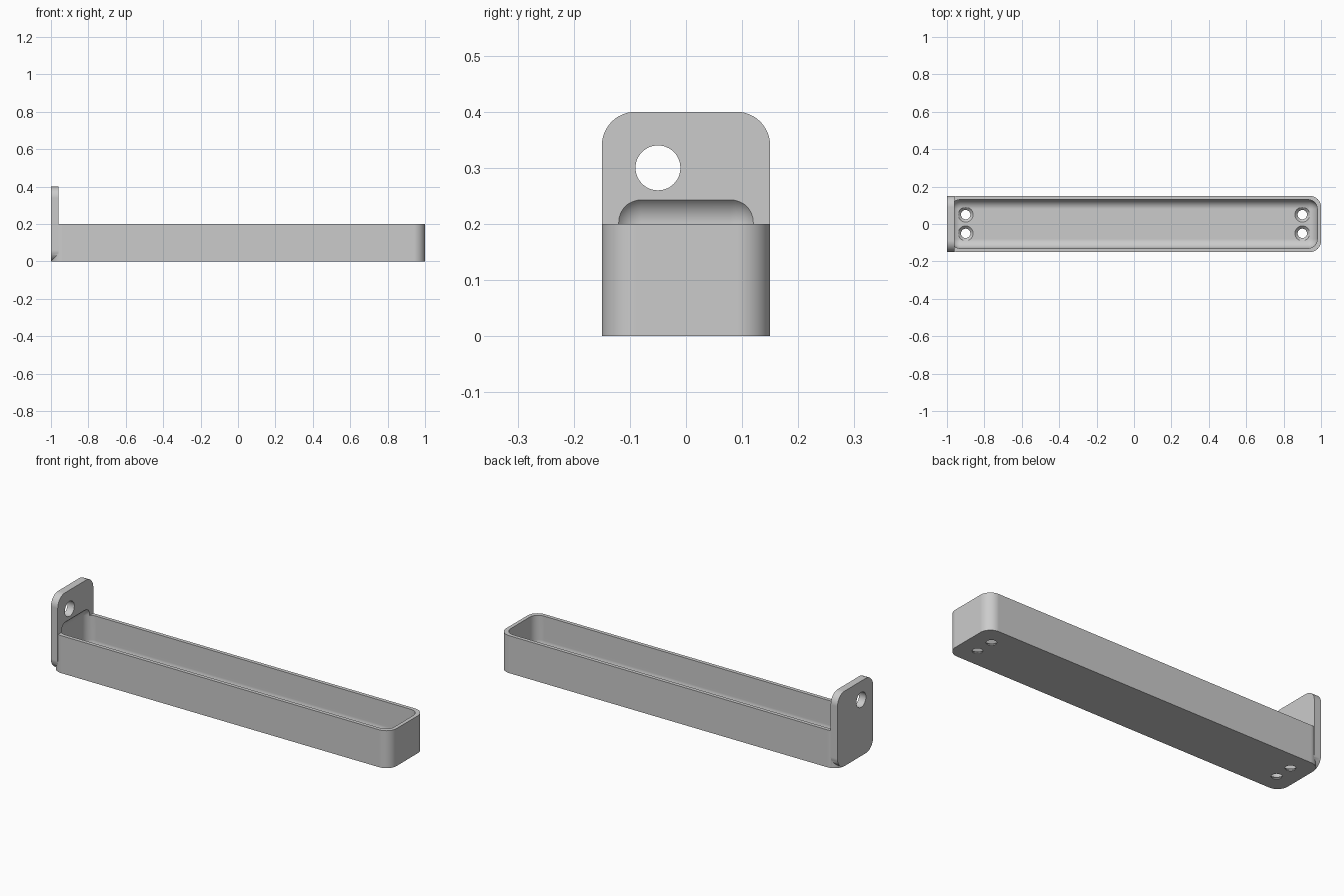
import bpy, bmesh, math
from mathutils import Matrix, Vector

cube = bpy.data.objects.get("Cube")
if cube:
    bpy.data.objects.remove(cube, do_unlink=True)

LENGTH, WIDTH, HEIGHT = 2.0, 0.3, 0.2
WALL, CORNER, FILLET = 0.02, 0.06, 0.05
PLATE_T, PLATE_H = 0.04, 0.4

grey = bpy.data.materials.new("plain_grey")
grey.use_nodes = True
grey.diffuse_color = (0.6, 0.6, 0.6, 1)
grey.node_tree.nodes["Principled BSDF"].inputs["Base Color"].default_value = (0.6, 0.6, 0.6, 1)


def finish(name, bm):
    bmesh.ops.remove_doubles(bm, verts=bm.verts, dist=1e-5)
    bmesh.ops.recalc_face_normals(bm, faces=bm.faces)
    mesh = bpy.data.meshes.new(name)
    bm.to_mesh(mesh)
    bm.free()
    mesh.materials.append(grey)
    obj = bpy.data.objects.new(name, mesh)
    bpy.context.collection.objects.link(obj)
    return obj


def rounded_rect(cu, cv, hu, hv, r, steps=12):
    """Outline of a rounded rectangle (a circle when hu == hv == r)."""
    pts = []
    for k, (su, sv) in enumerate([(1, 1), (-1, 1), (-1, -1), (1, -1)]):
        for i in range(steps + 1):
            a = (k + i / steps) * math.pi / 2
            p = (cu + su * (hu - r) + r * math.cos(a), cv + sv * (hv - r) + r * math.sin(a))
            if not pts or math.dist(p, pts[-1]) > 1e-5:
                pts.append(p)
    if math.dist(pts[0], pts[-1]) < 1e-5:
        pts.pop()
    return pts


def prism(name, outline, lo, hi, axis):
    """Extrude an outline along x or z."""
    bm = bmesh.new()
    put = (lambda u, v, w: (w, u, v)) if axis == "x" else (lambda u, v, w: (u, v, w))
    rings = [[bm.verts.new(put(u, v, w)) for u, v in outline] for w in (lo, hi)]
    n = len(outline)
    for ring in rings:
        bm.faces.new(ring)
    for i in range(n):
        j = (i + 1) % n
        bm.faces.new((rings[0][i], rings[0][j], rings[1][j], rings[1][i]))
    return finish(name, bm)


def lathe(name, x, y, profile, n=32):
    """Revolve (radius, z) points about a vertical axis, capped at both ends."""
    bm = bmesh.new()
    rings = [[bm.verts.new((x + r * math.cos(2 * math.pi * i / n),
                            y + r * math.sin(2 * math.pi * i / n), z)) for i in range(n)]
             for r, z in profile]
    for a, b in zip(rings, rings[1:]):
        for i in range(n):
            j = (i + 1) % n
            bm.faces.new((a[i], a[j], b[j], b[i]))
    bm.faces.new(rings[0])
    bm.faces.new(rings[-1])
    return finish(name, bm)


def rounded_box(name, lo, hi, r):
    bm = bmesh.new()
    lo, hi = Vector(lo), Vector(hi)
    bmesh.ops.create_cube(bm, size=1, matrix=Matrix.Translation((lo + hi) / 2)
                          @ Matrix.Diagonal((*(hi - lo), 1)))
    bmesh.ops.bevel(bm, geom=bm.edges[:], offset=r, segments=10, profile=0.5,
                    affect="EDGES", clamp_overlap=True)
    return finish(name, bm)


def combine(target, tool, operation):
    tool.hide_render = True
    mod = target.modifiers.new(operation.lower(), "BOOLEAN")
    mod.operation, mod.solver, mod.object = operation, "EXACT", tool
    bpy.context.view_layer.objects.active = target
    bpy.ops.object.modifier_apply(modifier=mod.name)
    bpy.data.objects.remove(tool, do_unlink=True)


# Tray body with rounded upright corners
tray = prism("tray_with_end_plate",
             rounded_rect(0, 0, LENGTH / 2, WIDTH / 2, CORNER), 0, HEIGHT, "z")

# Upright end plate
plate = prism("end_plate", rounded_rect(0, PLATE_H / 2, WIDTH / 2, PLATE_H / 2, CORNER),
              -LENGTH / 2, -LENGTH / 2 + PLATE_T, "x")
combine(tray, plate, "UNION")

# Filleted hollow, which also bites into the foot of the plate
hx, hy = LENGTH / 2 - WALL, WIDTH / 2 - WALL
combine(tray, rounded_box("hollow", (-hx, -hy, WALL), (hx, hy, 0.253), FILLET), "DIFFERENCE")

# Hanging hole in the plate
combine(tray, prism("hanging_hole", rounded_rect(-0.05, 0.3, 0.04, 0.04, 0.04),
                    -1.1, -0.9, "x"), "DIFFERENCE")

# Countersunk screw holes in the floor
for x in (-0.9, 0.9):
    for y in (-0.05, 0.05):
        combine(tray, lathe("screw_hole", x, y, [(0.025, -0.05), (0.025, 0.005),
                                                 (0.04, WALL), (0.04, 0.08)]), "DIFFERENCE")

# Smooth fillets, crisp edges
bpy.ops.object.select_all(action="DESELECT")
tray.select_set(True)
bpy.context.view_layer.objects.active = tray
bpy.ops.object.shade_smooth_by_angle(angle=math.radians(30))
weighted = tray.modifiers.new("weighted_normals", "WEIGHTED_NORMAL")
weighted.keep_sharp = True
